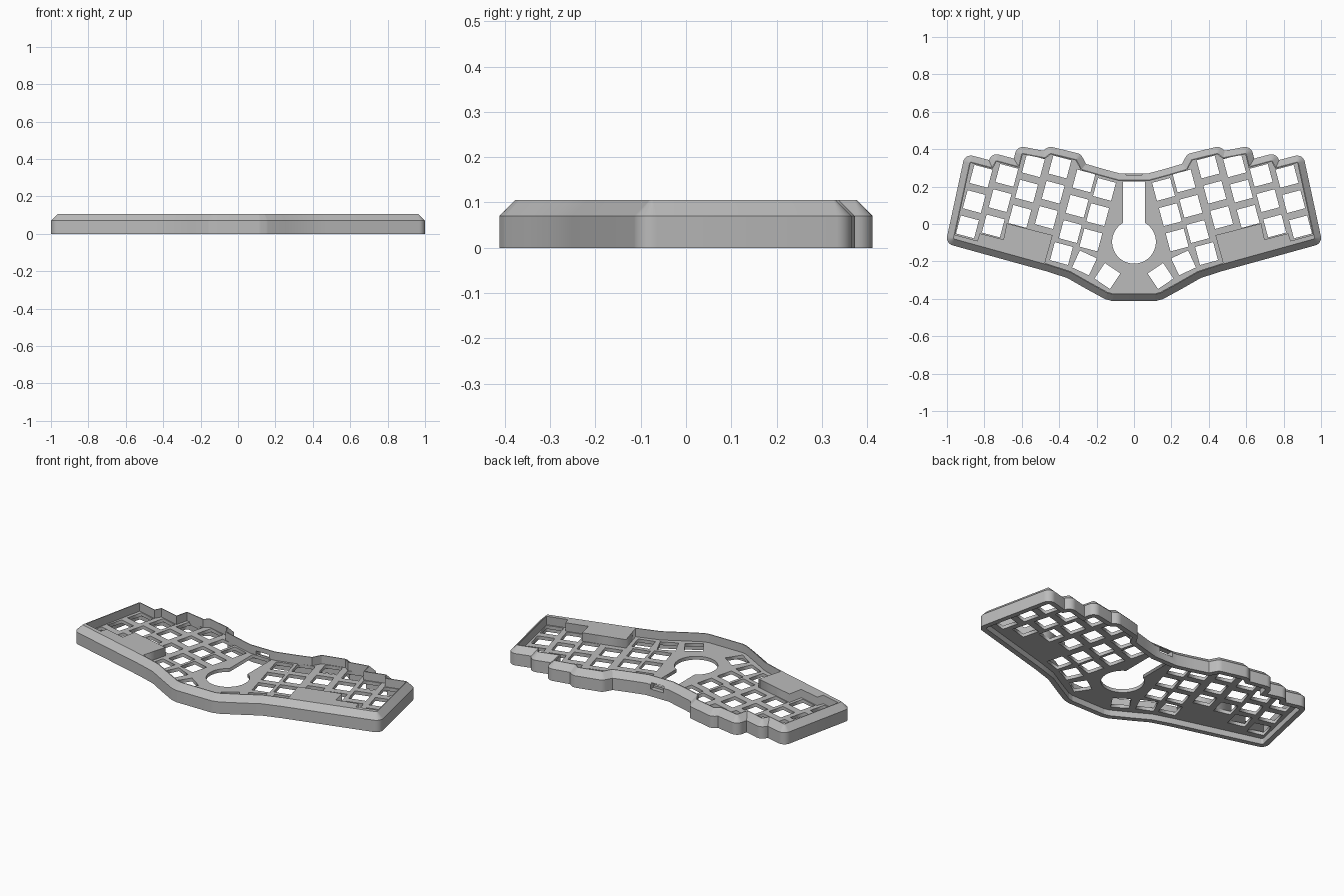
import bpy, bmesh, math
from mathutils import Vector

if "Cube" in bpy.data.objects:
    bpy.data.objects.remove(bpy.data.objects["Cube"])

grey = bpy.data.materials.new("case_grey")
grey.use_nodes = True
grey.diffuse_color = (0.5, 0.5, 0.5, 1)
grey.node_tree.nodes["Principled BSDF"].inputs["Base Color"].default_value = (0.5, 0.5, 0.5, 1)

TILT = math.radians(15)
PITCH, HOLE = 0.14, 0.1
PLATE_LOW, PLATE_TOP, SHOULDER, TOP = 0.035, 0.055, 0.07, 0.105


def mirrored(points):
    """Close a right-half outline with its mirror image."""
    return points + [(-x, y) for x, y in reversed(points)]


def offset(points, d):
    """Grow a clockwise outline by d, rounding convex corners."""
    out, n = [], len(points)
    for i in range(n):
        a, p, b = (Vector(points[(i + k) % n]) for k in (-1, 0, 1))
        u, v = (p - a).normalized(), (b - p).normalized()
        n0, n1 = Vector((-u.y, u.x)), Vector((-v.y, v.x))
        turn = math.atan2(u.x * v.y - u.y * v.x, u.dot(v))
        if turn < -0.05:
            steps = max(1, math.ceil(-turn / math.radians(12)))
            start = math.atan2(n0.y, n0.x)
            for s in range(steps + 1):
                t = start + turn * s / steps
                out.append((p.x + d * math.cos(t), p.y + d * math.sin(t)))
        else:
            q = p + (n0 + n1) * (d / (1 + n0.dot(n1)))
            out.append((q.x, q.y))
    return out


def add_mesh(name, bm):
    bmesh.ops.recalc_face_normals(bm, faces=bm.faces)
    mesh = bpy.data.meshes.new(name)
    bm.to_mesh(mesh)
    bm.free()
    mesh.materials.append(grey)
    obj = bpy.data.objects.new(name, mesh)
    bpy.context.collection.objects.link(obj)
    return obj


def activate(obj):
    bpy.ops.object.select_all(action='DESELECT')
    obj.select_set(True)
    bpy.context.view_layer.objects.active = obj


def extruded(name, outlines, low, high):
    """Flat slab; every outline inside the first is a hole."""
    curve = bpy.data.curves.new(name, 'CURVE')
    curve.dimensions = '2D'
    curve.fill_mode = 'BOTH'
    curve.extrude = (high - low) / 2
    for pts in outlines:
        spline = curve.splines.new('POLY')
        spline.points.add(len(pts) - 1)
        for sp, (x, y) in zip(spline.points, pts):
            sp.co = (x, y, 0, 1)
        spline.use_cyclic_u = True
    curve.materials.append(grey)
    obj = bpy.data.objects.new(name, curve)
    bpy.context.collection.objects.link(obj)
    obj.location.z = (low + high) / 2
    activate(obj)
    bpy.ops.object.convert(target='MESH')
    return bpy.context.object


# Inner outline of the case, right half from back centre round to front
pocket = mirrored([
    (0.08, 0.228), (0.18, 0.255), (0.285, 0.286), (0.313, 0.338),
    (0.445, 0.370), (0.475, 0.347), (0.594, 0.370), (0.612, 0.298),
    (0.734, 0.331), (0.755, 0.293), (0.872, 0.324), (0.958, -0.074),
    (0.458, -0.212), (0.34, -0.25), (0.235, -0.31), (0.14, -0.362),
    (0.11, -0.370)])

# Chamfered rim wall swept round the outline
section = [(0.012, 0), (0.042, 0), (0.042, SHOULDER), (0.007, TOP),
           (0.002, TOP), (0.002, 0.045), (0.012, 0.045)]
bm = bmesh.new()
loops = [[bm.verts.new((x, y, z)) for x, y in offset(pocket, d)] for d, z in section]
count = len(loops[0])
for k, ring in enumerate(loops):
    nxt = loops[(k + 1) % len(loops)]
    for i in range(count):
        j = (i + 1) % count
        bm.faces.new((ring[i], ring[j], nxt[j], nxt[i]))
rim = add_mesh("rim_wall", bm)

# Cable port through the back wall
bm = bmesh.new()
bmesh.ops.create_cube(bm, size=1)
bmesh.ops.scale(bm, vec=(0.085, 0.12, 0.035), verts=bm.verts)
bmesh.ops.translate(bm, vec=(0, 0.25, 0.0605), verts=bm.verts)
cutter = add_mesh("port_cutter", bm)
cutter.hide_render = True
port = rim.modifiers.new("port", 'BOOLEAN')
port.operation = 'DIFFERENCE'
port.solver = 'EXACT'
port.object = cutter
activate(rim)
bpy.ops.object.modifier_apply(modifier=port.name)
bpy.data.objects.remove(cutter)
activate(rim)
bpy.ops.object.shade_smooth_by_angle(angle=math.radians(28))


def square(cx, cy, angle):
    c, s, h = math.cos(angle), math.sin(angle), HOLE / 2
    return [(cx + h * (a * c - b * s), cy + h * (a * s + b * c))
            for a, b in ((-1, -1), (1, -1), (1, 1), (-1, 1))]


# Switch holes: six staggered columns of three, plus three thumb keys per side
column_tops = [(0.158, 0.185), (0.268, 0.23), (0.396, 0.305),
               (0.538, 0.311), (0.68, 0.26), (0.818, 0.255)]
holes = []
for x, y in column_tops:
    for row in range(3):
        holes.append(square(x + row * PITCH * math.sin(TILT),
                            y - row * PITCH * math.cos(TILT), TILT))
for x, y, degrees in ((0.388, -0.158, 15), (0.265, -0.208, 25), (0.142, -0.278, 34)):
    holes.append(square(x, y, math.radians(degrees)))
holes += [[(-x, y) for x, y in h] for h in holes]

# Keyhole-shaped opening in the middle
RADIUS, HALF_SLOT, CENTRE_Y = 0.117, 0.06, -0.095
first = math.acos(HALF_SLOT / RADIUS)
sweep = math.pi + 2 * first
keyhole = [(-HALF_SLOT, 0.226), (HALF_SLOT, 0.226)]
for i in range(41):
    t = first - sweep * i / 40
    keyhole.append((RADIUS * math.cos(t), CENTRE_Y + RADIUS * math.sin(t)))

extruded("key_plate", [offset(pocket, 0.015), keyhole] + holes, PLATE_LOW, PLATE_TOP)

# Raised palm platforms at the outer front corners
palm = [(0.435, -0.06), (0.68, 0.003), (0.698, -0.083), (0.825, -0.05),
        (0.838, -0.09), (0.957, -0.058), (0.961, -0.076), (0.477, -0.211)]
for side, sign in (("left", 1), ("right", -1)):
    extruded(side + "_palm_platform", [[(sign * x, y) for x, y in palm]], PLATE_LOW + 0.005, TOP)
